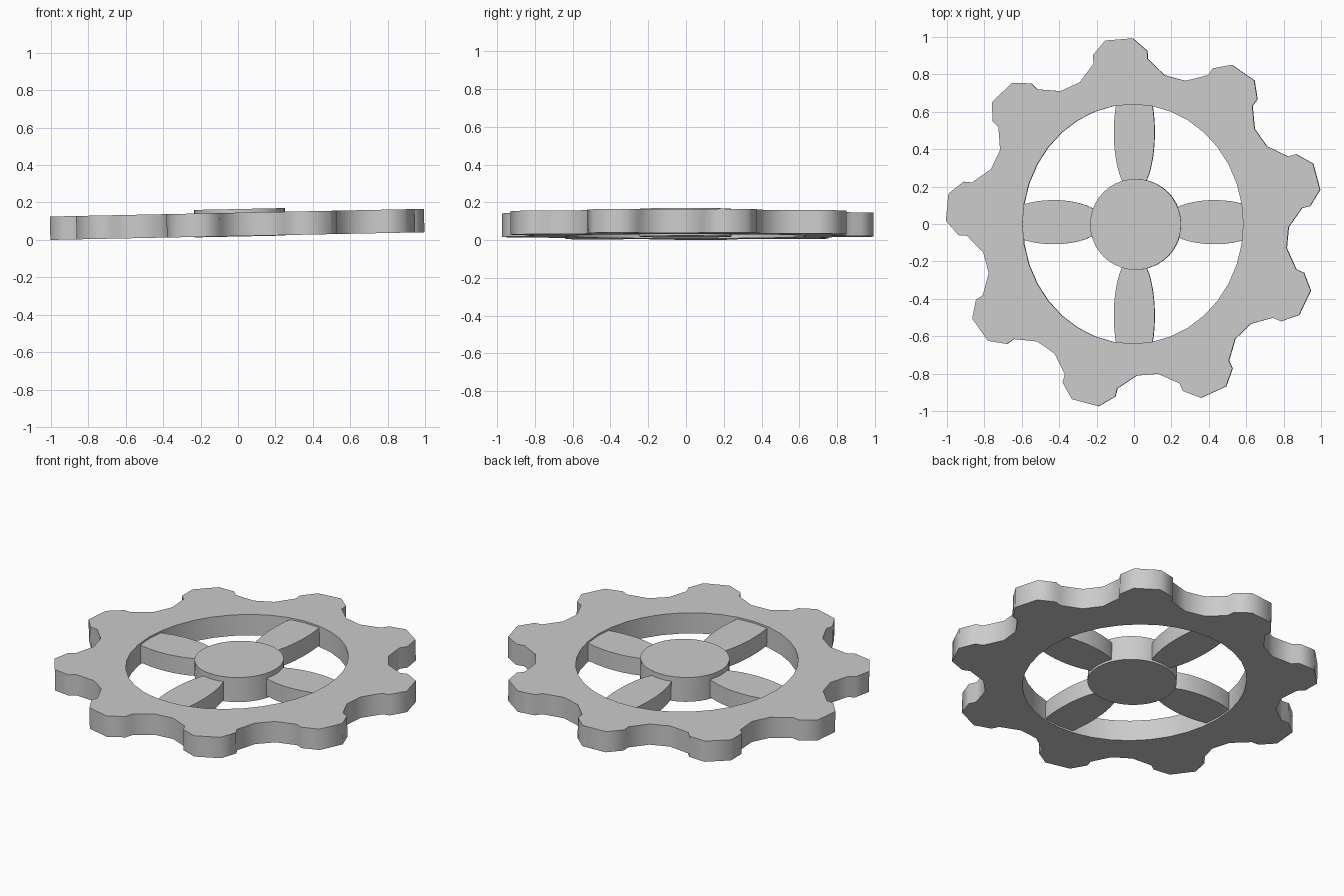
import bpy
from math import sin, cos, radians, pi, sqrt

if "Cube" in bpy.data.objects:
    bpy.data.objects.remove(bpy.data.objects["Cube"])

TILT = -0.0205      # wheel leans slightly, right side higher
MID_Z = 0.083       # height of the wheel's middle plane


def plate(name, loops, z0, z1):
    """Extrude closed 2D loops (inner loops become holes) between z0 and z1."""
    cu = bpy.data.curves.new(name, 'CURVE')
    cu.dimensions = '2D'
    cu.fill_mode = 'BOTH'
    cu.extrude = (z1 - z0) / 2
    for pts in loops:
        sp = cu.splines.new('POLY')
        sp.points.add(len(pts) - 1)
        for p, (x, y) in zip(sp.points, pts):
            p.co = (x, y, 0, 1)
        sp.use_cyclic_u = True
    ob = bpy.data.objects.new(name, cu)
    bpy.context.collection.objects.link(ob)
    mid = (z0 + z1) / 2
    ob.location = (-mid * sin(-TILT), 0, MID_Z + mid)
    ob.rotation_euler = (0, TILT, 0)
    bpy.ops.object.select_all(action='DESELECT')
    ob.select_set(True)
    bpy.context.view_layer.objects.active = ob
    bpy.ops.object.convert(target='MESH')
    return bpy.context.object


def ellipse(cx, cy, rx, ry, n):
    return [(cx + rx * cos(2 * pi * i / n), cy + ry * sin(2 * pi * i / n)) for i in range(n)]


# toothed rim: one tooth profile (angle offset, radius) repeated nine times
tooth = [(-16, .814), (-9.3, .888), (-8.9, .932), (-4.2, .997),
         (4.2, .997), (8.9, .932), (9.3, .888), (16, .814)]
outline = []
for k in range(9):
    for off, r in tooth:
        a = radians(94.8 + 40 * k + off)
        outline.append((0.004 + 1.012 * r * cos(a), 0.996 * r * sin(a)))
plate("toothed_rim", [outline, ellipse(-0.005, 0, 0.59, 0.64, 36)], -0.0625, 0.0625)

# hub disc
plate("hub", [ellipse(0.01, -0.002, 0.243, 0.243, 40)], -0.065, 0.082)


# lens-shaped spokes, cut off inside the rim and hub
def spoke(name, angle, centre, length, width, shift, end):
    n = 12
    us = [0.18 + (end - 0.18) * i / n for i in range(n + 1)]
    w = [width * sqrt(max(0.02, 1 - ((u - centre) / length) ** 2)) for u in us]
    pts = list(zip(us, w)) + [(u, -v) for u, v in reversed(list(zip(us, w)))]
    c, s = round(cos(angle)), round(sin(angle))
    plate(name, [[(c * u - s * v + shift[0], s * u + c * v + shift[1]) for u, v in pts]],
          -0.052, 0.052)


for i, side in enumerate(("right", "back", "left", "front")):
    if i % 2 == 0:
        spoke("spoke_" + side, i * pi / 2, 0.43, 0.27, 0.118, (0, 0.01), 0.63)
    else:
        spoke("spoke_" + side, i * pi / 2, 0.49, 0.324, 0.109, (0.002, 0), 0.68)
